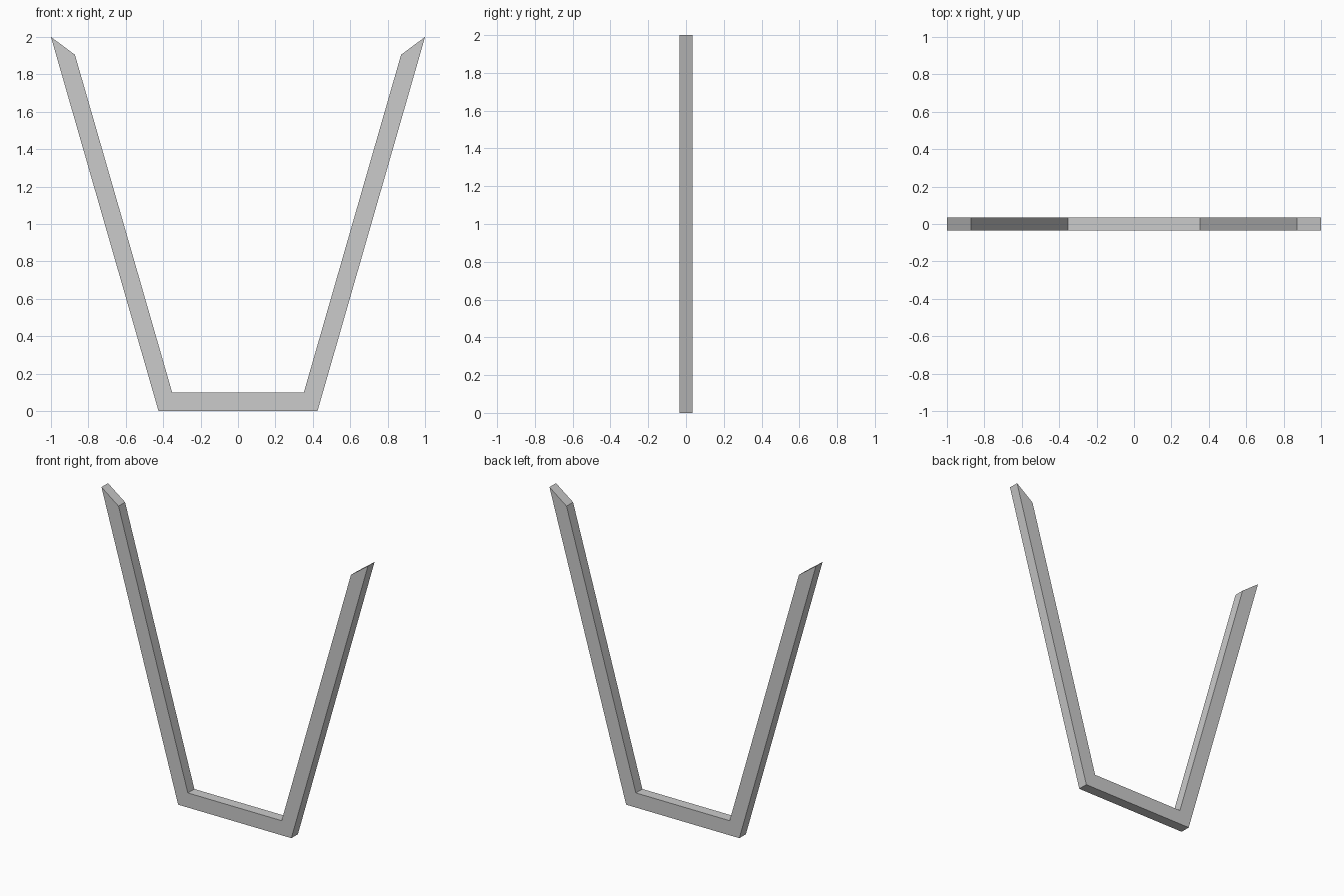
import bpy, bmesh

if "Cube" in bpy.data.objects:
    bpy.data.objects.remove(bpy.data.objects["Cube"])

HALF_DEPTH = 0.035

# Right half of the front profile, as (outer, inner) pairs of (x, z) from tip to foot
half = [((1.0, 2.0), (0.872, 1.905)),
        ((0.425, 0.0), (0.352, 0.099))]
mirrored = [tuple((-x, z) for x, z in pair) for pair in reversed(half)]
stations = half + mirrored

# Flared U-shaped frame: front strip of quads, extruded to the back
bm = bmesh.new()
rows = [[bm.verts.new((x, -HALF_DEPTH, z)) for x, z in pair] for pair in stations]
strip = [bm.faces.new((a[0], a[1], b[1], b[0])) for a, b in zip(rows, rows[1:])]
back = bmesh.ops.extrude_face_region(bm, geom=strip, use_keep_orig=True)
back_verts = [v for v in back["geom"] if isinstance(v, bmesh.types.BMVert)]
bmesh.ops.translate(bm, verts=back_verts, vec=(0, 2 * HALF_DEPTH, 0))
bmesh.ops.recalc_face_normals(bm, faces=bm.faces)

mesh = bpy.data.meshes.new("flared_frame")
bm.to_mesh(mesh)
bm.free()
bpy.context.collection.objects.link(bpy.data.objects.new("flared_frame", mesh))
